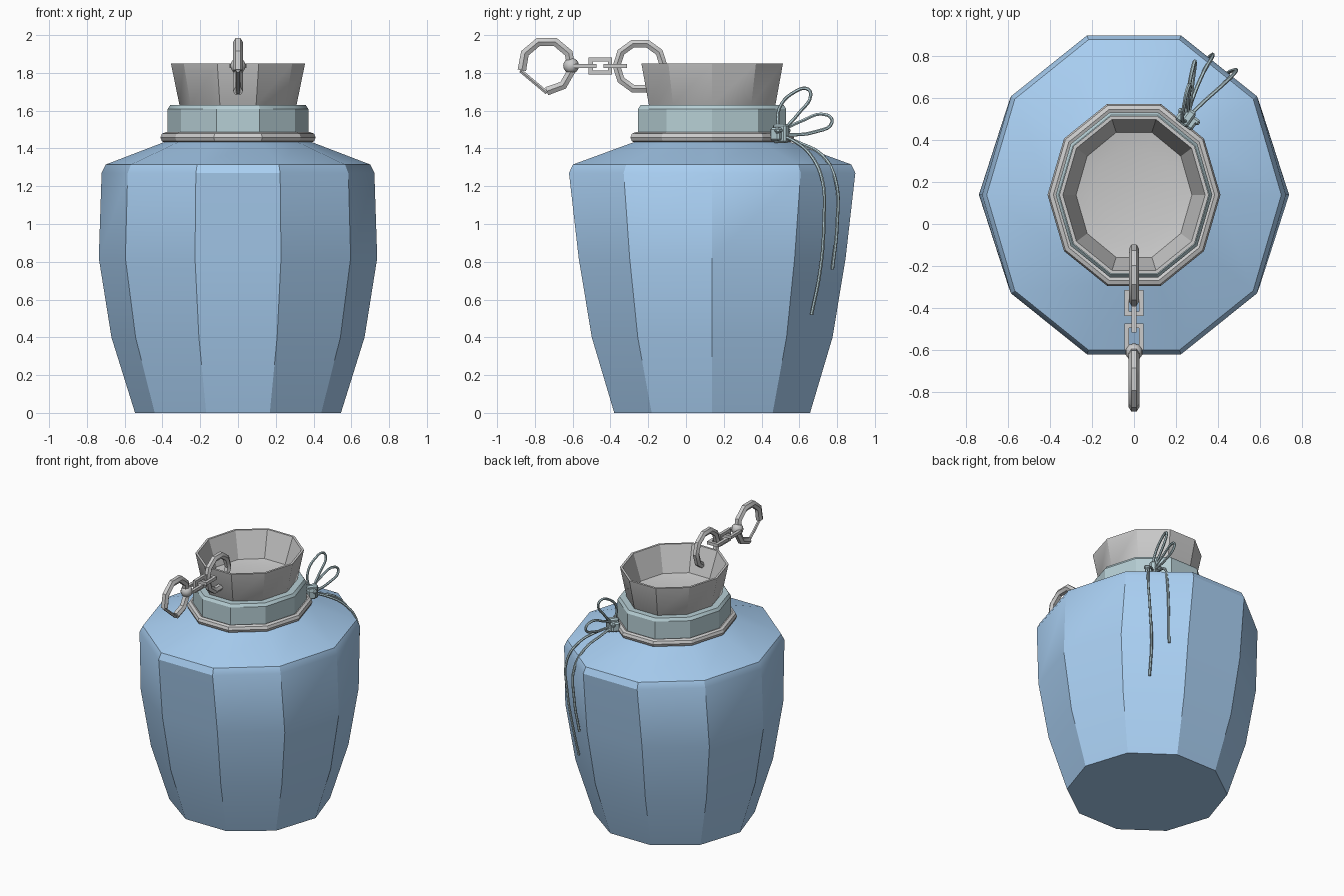
import bpy, bmesh, math
from mathutils import Vector, Matrix

if "Cube" in bpy.data.objects:
    bpy.data.objects.remove(bpy.data.objects["Cube"])

CY = 0.1385   # jar axis offset in y
N = 10        # sides of all lathed parts


def material(name, rgb):
    m = bpy.data.materials.new(name)
    m.diffuse_color = (*rgb, 1)
    m.use_nodes = True
    m.node_tree.nodes["Principled BSDF"].inputs["Base Color"].default_value = m.diffuse_color
    return m


BLUE = material("blue_glaze", (0.40, 0.63, 0.90))
TEAL = material("pale_teal", (0.47, 0.62, 0.66))


def finish(ob, mat=None, angle=30):
    if mat:
        ob.data.materials.append(mat)
    bpy.ops.object.select_all(action='DESELECT')
    ob.select_set(True)
    bpy.context.view_layer.objects.active = ob
    bpy.ops.object.shade_smooth_by_angle(angle=math.radians(angle))
    return ob


def from_bmesh(name, bm, mat=None, angle=30):
    bmesh.ops.recalc_face_normals(bm, faces=bm.faces)
    me = bpy.data.meshes.new(name)
    bm.to_mesh(me)
    bm.free()
    ob = bpy.data.objects.new(name, me)
    bpy.context.collection.objects.link(ob)
    return finish(ob, mat, angle)


def lathe(name, profile, mat=None, closed=False, angle=30):
    """Ten-sided oval lathe; profile rows are (x radius, y radius, z)."""
    bm = bmesh.new()
    rings = []
    for rx, ry, z in profile:
        rings.append([bm.verts.new((rx * math.cos(math.tau * i / N),
                                    CY + ry * math.sin(math.tau * i / N), z)) for i in range(N)])
    pairs = list(zip(rings, rings[1:]))
    if closed:
        pairs.append((rings[-1], rings[0]))
    else:
        bm.faces.new(rings[0])
        bm.faces.new(rings[-1])
    for a, b in pairs:
        for i in range(N):
            j = (i + 1) % N
            bm.faces.new((a[i], a[j], b[j], b[i]))
    return from_bmesh(name, bm, mat, angle)


def tube(name, pts, radius, mat=None, cyclic=False, smooth=False, res=1):
    """Tube along straight or smooth points, turned into a mesh."""
    cu = bpy.data.curves.new(name, 'CURVE')
    cu.dimensions = '3D'
    cu.bevel_depth = radius
    cu.bevel_resolution = res
    cu.use_fill_caps = True
    cu.resolution_u = 5
    sp = cu.splines.new('BEZIER' if smooth else 'POLY')
    if smooth:
        sp.bezier_points.add(len(pts) - 1)
        for bp, p in zip(sp.bezier_points, pts):
            bp.co = p
            bp.handle_left_type = bp.handle_right_type = 'AUTO'
    else:
        sp.points.add(len(pts) - 1)
        for q, p in zip(sp.points, pts):
            q.co = (*p, 1)
    sp.use_cyclic_u = cyclic
    ob = bpy.data.objects.new(name, cu)
    bpy.context.collection.objects.link(ob)
    bpy.ops.object.select_all(action='DESELECT')
    ob.select_set(True)
    bpy.context.view_layer.objects.active = ob
    bpy.ops.object.convert(target='MESH')
    return finish(bpy.context.object, mat, 50 if smooth else 35)


def arc(cy, cz, r, a0, a1, steps):
    return [(0, cy + r * math.cos(math.radians(a0 + (a1 - a0) * i / steps)),
             cz + r * math.sin(math.radians(a0 + (a1 - a0) * i / steps))) for i in range(steps + 1)]


def link(name, cy, flat):
    """Square chain link made of four bars."""
    bm = bmesh.new()
    L, W, T = 0.125, 0.09, 0.022
    for s in (-1, 1):
        for size, off in (((W, T, T), (0, s * (L - T) / 2, 0)),
                          ((T, L - 2 * T, T), (s * (W - T) / 2, 0, 0))):
            bmesh.ops.create_cube(bm, size=1, matrix=Matrix.Translation(off) @ Matrix.Diagonal((*size, 1)))
    rot = Matrix.Identity(4) if flat else Matrix.Rotation(math.pi / 2, 4, 'Y')
    bm.transform(Matrix.Translation((0, cy, 1.836)) @ rot)
    return from_bmesh(name, bm)


# Jar body with rounded shoulder
lathe("jar_body", [(0.545, 0.545, 0), (0.67, 0.67, 0.4), (0.737, 0.743, 0.82),
                   (0.722, 0.797, 1.27), (0.70, 0.775, 1.315), (0.40, 0.445, 1.43),
                   (0.34, 0.38, 1.45)], BLUE)

# Collar around the neck
lathe("neck_collar", [(0.34, 0.38, 1.43), (0.372, 0.412, 1.45), (0.372, 0.412, 1.61),
                      (0.358, 0.398, 1.63), (0.29, 0.33, 1.63)], TEAL)

# Band at the foot of the collar
lathe("neck_band", [(0.383 + 0.028 * math.cos(a), 0.427 + 0.028 * math.sin(a + math.pi / 2),
                     1.458 + 0.028 * math.sin(a)) for a in [math.tau * k / 8 for k in range(8)]],
      closed=True)

# Flared hollow mouth
lathe("flared_mouth", [(0.29, 0.33, 1.60), (0.31, 0.352, 1.63), (0.355, 0.394, 1.85),
                       (0.338, 0.377, 1.85), (0.275, 0.312, 1.66), (0.20, 0.23, 1.645)])

# Chain: ring through the rim, three links, ball and clasp ring
tube("rim_ring", arc(-0.243, 1.836, 0.125, 0, 324, 9), 0.024, cyclic=True)
link("chain_link_1", -0.375, True)
link("chain_link_2", -0.453, False)
link("chain_link_3", -0.535, True)
bm = bmesh.new()
bmesh.ops.create_uvsphere(bm, u_segments=10, v_segments=8, radius=0.042,
                          matrix=Matrix.Translation((0, -0.608, 1.838)))
from_bmesh("clasp_ball", bm, angle=60)
tube("clasp_ring", arc(-0.737, 1.837, 0.134, 190, -90, 7), 0.026)
tube("clasp_gate", arc(-0.737, 1.837, 0.142, 190, 270, 1), 0.011)

# Tied string: knot, two loops, two hanging tails
bm = bmesh.new()
for size, off in (((0.10, 0.06, 0.07), (0, 0, 0)), ((0.045, 0.085, 0.10), (0, 0.01, 0.005)),
                  ((0.12, 0.03, 0.03), (0, 0.02, 0.02))):
    bmesh.ops.create_cube(bm, size=1, matrix=Matrix.Translation(off) @ Matrix.Diagonal((*size, 1)))
bmesh.ops.bevel(bm, geom=bm.edges[:], offset=0.01, segments=1, affect='EDGES')
bm.transform(Matrix.Translation((0.25, 0.495, 1.475)) @ Matrix.Rotation(math.radians(-36), 4, 'Z'))
from_bmesh("string_knot", bm, TEAL)

S = 0.009
tube("string_loop_upper", [(0.25, 0.49, 1.49), (0.23, 0.495, 1.614), (0.24, 0.577, 1.70),
                           (0.255, 0.645, 1.714), (0.265, 0.66, 1.68), (0.26, 0.60, 1.59),
                           (0.255, 0.51, 1.49)], S, TEAL, smooth=True)
tube("string_loop_side", [(0.25, 0.50, 1.49), (0.255, 0.60, 1.54), (0.28, 0.745, 1.577),
                          (0.29, 0.773, 1.54), (0.28, 0.68, 1.487), (0.26, 0.51, 1.47)],
     S, TEAL, smooth=True)
tube("string_tail_long", [(0.25, 0.50, 1.47), (0.32, 0.57, 1.44), (0.42, 0.66, 1.365),
                          (0.48, 0.72, 1.24), (0.47, 0.73, 1.0), (0.44, 0.71, 0.75),
                          (0.42, 0.665, 0.52)], S, TEAL, smooth=True)
tube("string_tail_short", [(0.25, 0.50, 1.47), (0.28, 0.60, 1.43), (0.33, 0.72, 1.365),
                           (0.37, 0.79, 1.24), (0.365, 0.80, 1.0), (0.34, 0.775, 0.76)],
     S, TEAL, smooth=True)
